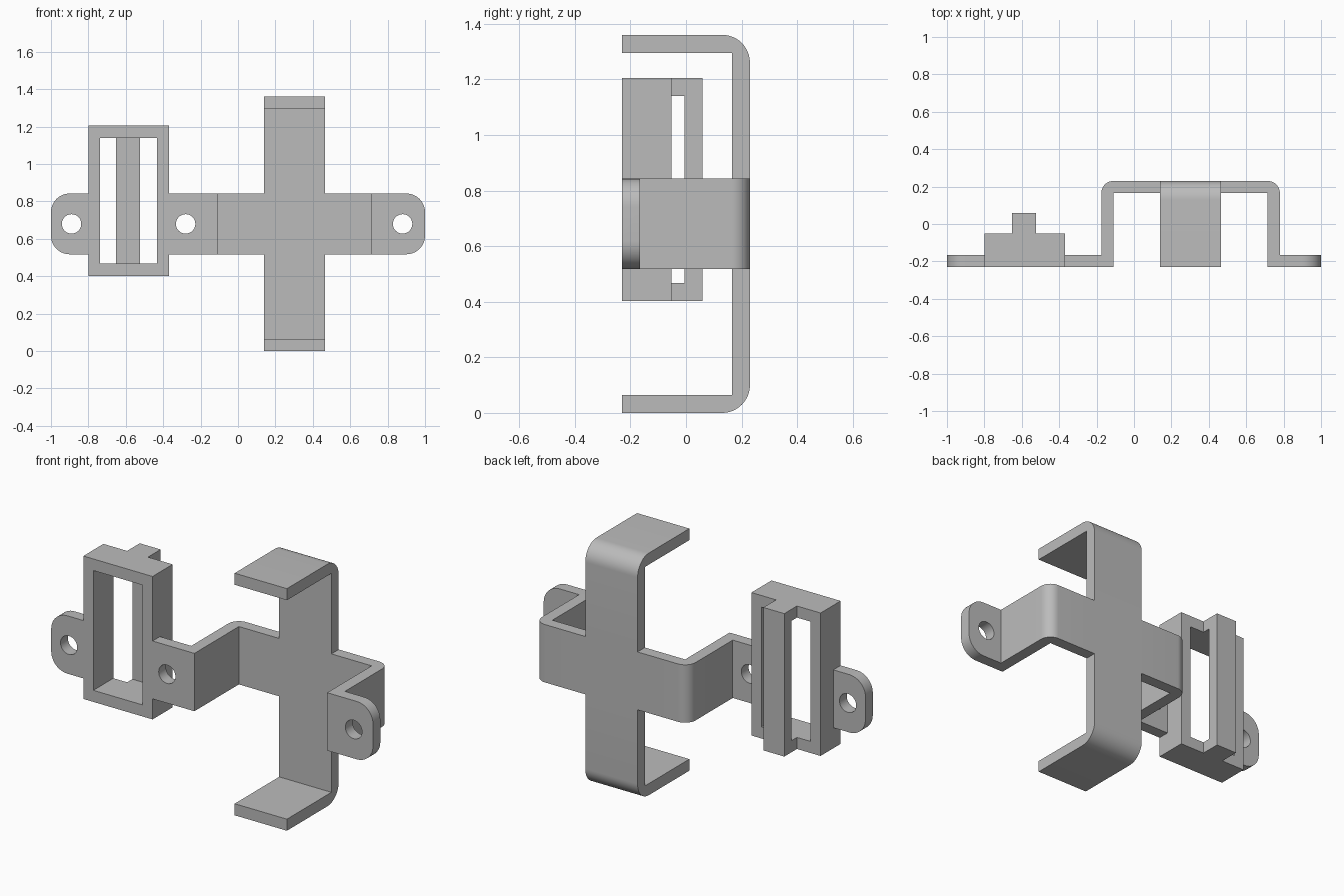
import bpy, bmesh, math
from mathutils import Vector

if "Cube" in bpy.data.objects:
    bpy.data.objects.remove(bpy.data.objects["Cube"], do_unlink=True)

grey = bpy.data.materials.new("matte_grey")
grey.use_nodes = True
COLOUR = (0.5, 0.5, 0.5, 1)
grey.diffuse_color = COLOUR
grey.node_tree.nodes["Principled BSDF"].inputs["Base Color"].default_value = COLOUR

T = 0.065                       # sheet thickness
FRONT, BACK = -0.23, 0.23       # depth limits
MID, HALF = 0.68, 0.1625        # strap centre height and half width
HEIGHT = 1.36


def rounded(points):
    """Outline from (a, b) or (a, b, radius) corners."""
    out = []
    for i, p in enumerate(points):
        c = Vector(p[:2])
        if len(p) == 2:
            out.append(c)
            continue
        r = p[2]
        u = (Vector(points[i - 1][:2]) - c).normalized()
        v = (Vector(points[(i + 1) % len(points)][:2]) - c).normalized()
        for k in range(13):
            t = math.pi / 2 * k / 12
            out.append(c + u * r * (1 - math.sin(t)) + v * r * (1 - math.cos(t)))
    return out


def rect(a0, a1, b0, b1):
    return rounded([(a0, b0), (a1, b0), (a1, b1), (a0, b1)])


def hole(a, b=MID, r=0.052, n=32):
    return [Vector((a + r * math.cos(2 * math.pi * k / n),
                    b + r * math.sin(2 * math.pi * k / n))) for k in range(n)]


def prism(name, loops, axis, lo, hi):
    """Fill outlines (inner ones become holes) and extrude along an axis."""
    def place(p):
        co = list(p)
        co.insert(axis, lo)
        return co
    bm = bmesh.new()
    for loop in loops:
        vs = [bm.verts.new(place(p)) for p in loop]
        for i, v in enumerate(vs):
            bm.edges.new((vs[i - 1], v))
    bmesh.ops.triangle_fill(bm, edges=bm.edges[:], use_beauty=True)
    res = bmesh.ops.extrude_face_region(bm, geom=bm.faces[:], use_keep_orig=True)
    shift = Vector((0, 0, 0))
    shift[axis] = hi - lo
    bmesh.ops.translate(bm, vec=shift,
                        verts=[g for g in res["geom"] if isinstance(g, bmesh.types.BMVert)])
    bmesh.ops.recalc_face_normals(bm, faces=bm.faces[:])
    me = bpy.data.meshes.new(name)
    bm.to_mesh(me)
    bm.free()
    me.materials.append(grey)
    ob = bpy.data.objects.new(name, me)
    bpy.context.collection.objects.link(ob)
    return ob


def combine(target, other, operation):
    mod = target.modifiers.new("combine", "BOOLEAN")
    mod.operation, mod.solver, mod.object = operation, "EXACT", other
    bpy.context.view_layer.objects.active = target
    bpy.ops.object.modifier_apply(modifier=mod.name)
    bpy.data.objects.remove(other, do_unlink=True)


# Horizontal strap: hat-shaped bend, trimmed to width with rounded tab and holes
x0, x1, bend = -0.175, 0.78, 0.065
strap = prism("bracket", [rounded([
    (-0.37, FRONT), (x0 + T, FRONT), (x0 + T, BACK - T), (x1 - T, BACK - T),
    (x1 - T, FRONT), (1.1, FRONT), (1.1, FRONT + T), (x1, FRONT + T),
    (x1, BACK, bend), (x0, BACK, bend), (x0, FRONT + T), (-0.37, FRONT + T)])],
    2, 0.3, 1.1)
trim = prism("strap_trim", [rounded([
    (-0.5, MID - HALF), (1, MID - HALF, 0.1), (1, MID + HALF, 0.1), (-0.5, MID + HALF)]),
    hole(-0.28), hole(0.88)], 1, -0.5, 0.5)
combine(strap, trim, "INTERSECT")

# Vertical C-shaped clamp
clamp = prism("clamp", [rounded([
    (FRONT, 0), (BACK, 0, 0.1), (BACK, HEIGHT, 0.1), (FRONT, HEIGHT),
    (FRONT, HEIGHT - T), (BACK - T, HEIGHT - T), (BACK - T, T), (FRONT, T)])],
    0, 0.14, 0.465)

# Slotted frame, its raised rear rib and the outer ear
low, high = 0.402, 1.205
frame = prism("slot_frame", [rect(-0.8, -0.37, low, high),
                             rect(-0.738, -0.433, low + T, high - T)], 1, FRONT, -0.052)
rib = prism("rear_rib", [rounded([
    (-0.1, low), (0.06, low), (0.06, high), (-0.1, high),
    (-0.1, high - T), (-0.006, high - T), (-0.006, low + T), (-0.1, low + T)])],
    0, -0.653, -0.523)
ear = prism("ear", [rounded([
    (-1, MID - HALF, 0.1), (-0.8, MID - HALF), (-0.8, MID + HALF), (-1, MID + HALF, 0.1)]),
    hole(-0.89)], 1, FRONT, FRONT + T)

# Join everything into one solid
combine(frame, rib, "UNION")
combine(frame, ear, "UNION")
combine(strap, clamp, "UNION")
combine(strap, frame, "UNION")

bpy.ops.object.select_all(action="DESELECT")
strap.select_set(True)
bpy.context.view_layer.objects.active = strap
bpy.ops.object.shade_smooth_by_angle(angle=math.radians(30))
